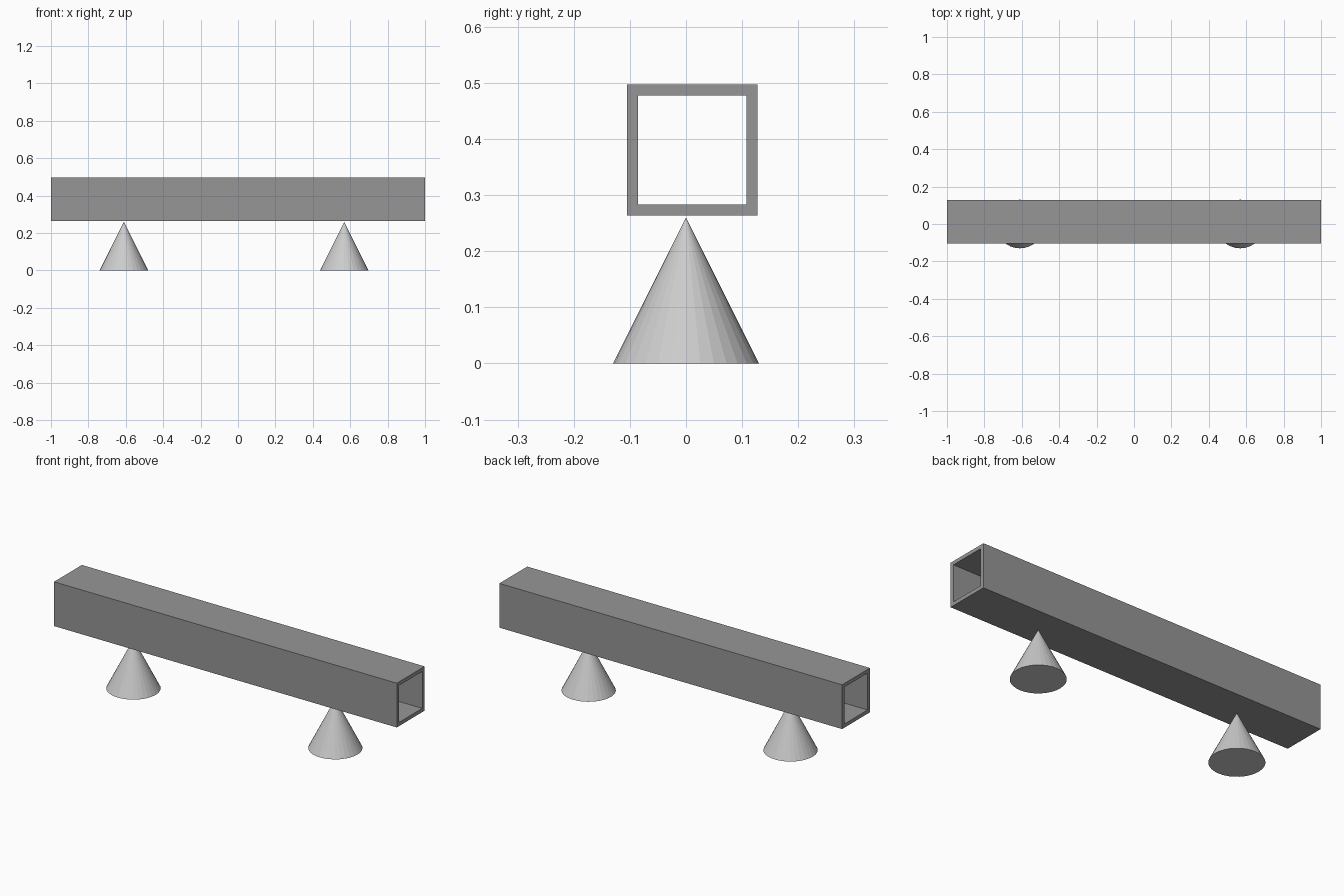
import bpy, bmesh

if "Cube" in bpy.data.objects:
    bpy.data.objects.remove(bpy.data.objects["Cube"])

LENGTH = 2.0
Y0, Y1, Z0, Z1 = -0.105, 0.127, 0.2635, 0.497
WALL = 0.0195


def grey(name, value):
    mat = bpy.data.materials.new(name)
    mat.diffuse_color = (value, value, value, 1)
    mat.use_nodes = True
    mat.node_tree.nodes["Principled BSDF"].inputs["Base Color"].default_value = mat.diffuse_color
    return mat


def finish(bm, name, mat):
    bmesh.ops.recalc_face_normals(bm, faces=bm.faces)
    mesh = bpy.data.meshes.new(name)
    bm.to_mesh(mesh)
    bm.free()
    mesh.materials.append(mat)
    obj = bpy.data.objects.new(name, mesh)
    bpy.context.collection.objects.link(obj)
    return obj


def rectangle(bm, x, inset):
    y0, y1, z0, z1 = Y0 + inset, Y1 - inset, Z0 + inset, Z1 - inset
    return [bm.verts.new((x, y, z)) for y, z in
            ((y0, z0), (y1, z0), (y1, z1), (y0, z1))]


dark, light = grey("dark_grey", 0.306), grey("light_grey", 0.64)

# Hollow square beam: four rectangular loops bridged into a closed tube
bm = bmesh.new()
h = LENGTH / 2
loops = [rectangle(bm, x, inset) for x, inset in
         ((-h, 0), (h, 0), (h, WALL), (-h, WALL))]
for a, b in zip(loops, loops[1:] + loops[:1]):
    for i in range(4):
        j = (i + 1) % 4
        bm.faces.new((a[i], a[j], b[j], b[i]))
finish(bm, "square_tube_beam", dark)

# Conical supports, faceted
for name, x in (("left_cone_support", -0.61), ("right_cone_support", 0.568)):
    bm = bmesh.new()
    bmesh.ops.create_cone(bm, cap_ends=True, segments=32,
                          radius1=0.13, radius2=0, depth=0.26)
    bmesh.ops.remove_doubles(bm, verts=bm.verts, dist=1e-5)
    finish(bm, name, light).location = (x, 0, 0.13)
